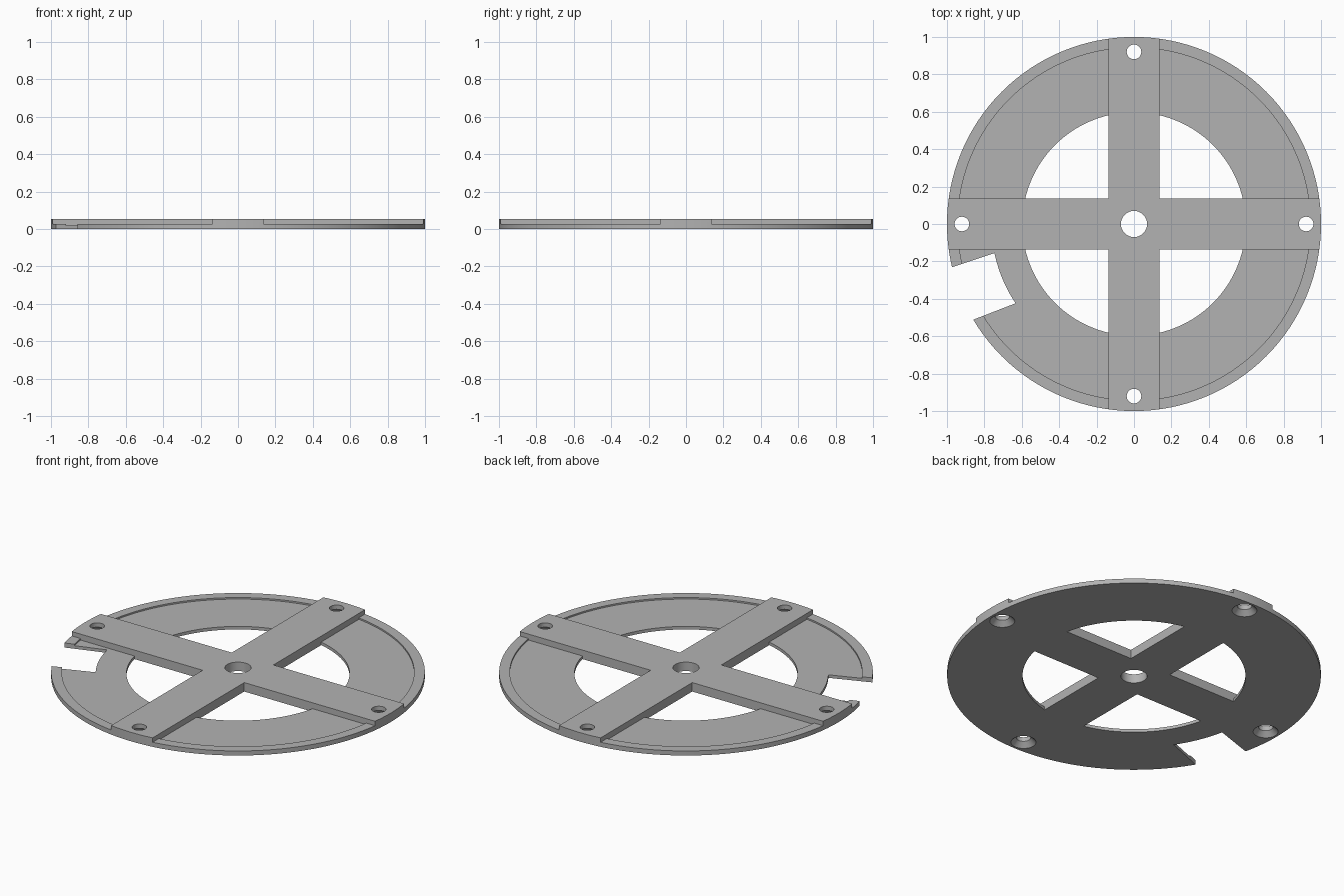
import bpy, bmesh, math
from mathutils import Matrix

if "Cube" in bpy.data.objects:
    bpy.data.objects.remove(bpy.data.objects["Cube"], do_unlink=True)

TOP, LIP, WEB = 0.053, 0.027, 0.018   # heights of spokes, lip and web
HALF = 0.136                          # half width of a spoke
SEG = 128

grey = bpy.data.materials.new("plain grey")
grey.use_nodes = True
grey.diffuse_color = (0.45, 0.45, 0.45, 1)
grey.node_tree.nodes["Principled BSDF"].inputs["Base Color"].default_value = grey.diffuse_color


def add_object(name, bm):
    bmesh.ops.recalc_face_normals(bm, faces=bm.faces)
    mesh = bpy.data.meshes.new(name)
    bm.to_mesh(mesh)
    bm.free()
    mesh.materials.append(grey)
    obj = bpy.data.objects.new(name, mesh)
    bpy.context.collection.objects.link(obj)
    return obj


def prism(name, outline, z0, z1):
    bm = bmesh.new()
    face = bm.faces.new([bm.verts.new((x, y, z0)) for x, y in outline])
    new = bmesh.ops.extrude_face_region(bm, geom=[face])["geom"]
    verts = [v for v in new if isinstance(v, bmesh.types.BMVert)]
    bmesh.ops.translate(bm, verts=verts, vec=(0, 0, z1 - z0))
    return add_object(name, bm)


def arc(radius, a0, a1, steps):
    angles = [a0 + (a1 - a0) * i / steps for i in range(steps + 1)]
    return [(radius * math.cos(a), radius * math.sin(a)) for a in angles]


def cone(name, r0, r1, z0, z1, x=0, y=0, seg=40):
    bm = bmesh.new()
    bmesh.ops.create_cone(bm, cap_ends=True, segments=seg, radius1=r0, radius2=r1,
                          depth=z1 - z0, matrix=Matrix.Translation((x, y, (z0 + z1) / 2)))
    return add_object(name, bm)


def cut(target, cutter):
    mod = target.modifiers.new("cut", "BOOLEAN")
    mod.operation, mod.solver, mod.object = "DIFFERENCE", "EXACT", cutter
    graph = bpy.context.evaluated_depsgraph_get()
    mesh = bpy.data.meshes.new_from_object(target.evaluated_get(graph))
    target.modifiers.clear()
    target.data = mesh
    bpy.data.objects.remove(cutter, do_unlink=True)


wheel = cone("spoked_disc", 1, 1, 0, TOP, seg=SEG)

# Quadrants between the spokes: lip, sunken web, open window
for radius, floor in ((1.1, LIP), (0.943, WEB), (0.597, -0.1)):
    start = math.asin(HALF / radius)
    quadrant = [(HALF, HALF)] + arc(radius, start, math.pi / 2 - start, SEG // 4)
    for turn in range(4):
        c, s = round(math.cos(turn * math.pi / 2)), round(math.sin(turn * math.pi / 2))
        outline = [(c * x - s * y, s * x + c * y) for x, y in quadrant]
        cut(wheel, prism("pocket_cutter", outline, floor, 0.1))

# Notch in the edge
notch = arc(0.762, math.radians(191.8), math.radians(213.8), 10)
notch += [(-1.075, -0.595), (-1.195, -0.305)]
cut(wheel, prism("notch_cutter", notch, -0.1, 0.1))

# Centre bore and countersunk screw holes
cut(wheel, cone("bore_cutter", 0.07, 0.07, -0.1, 0.1))
for x, y in ((0.92, 0), (-0.92, 0), (0, 0.92), (0, -0.92)):
    cut(wheel, cone("hole_cutter", 0.039, 0.039, -0.1, 0.1, x, y))
    cut(wheel, cone("sink_cutter", 0.077, 0.037, -0.01, 0.03, x, y))

# Smooth round walls, crisp edges
bpy.ops.object.select_all(action="DESELECT")
wheel.select_set(True)
bpy.context.view_layer.objects.active = wheel
bpy.ops.object.shade_smooth_by_angle(angle=math.radians(30))
